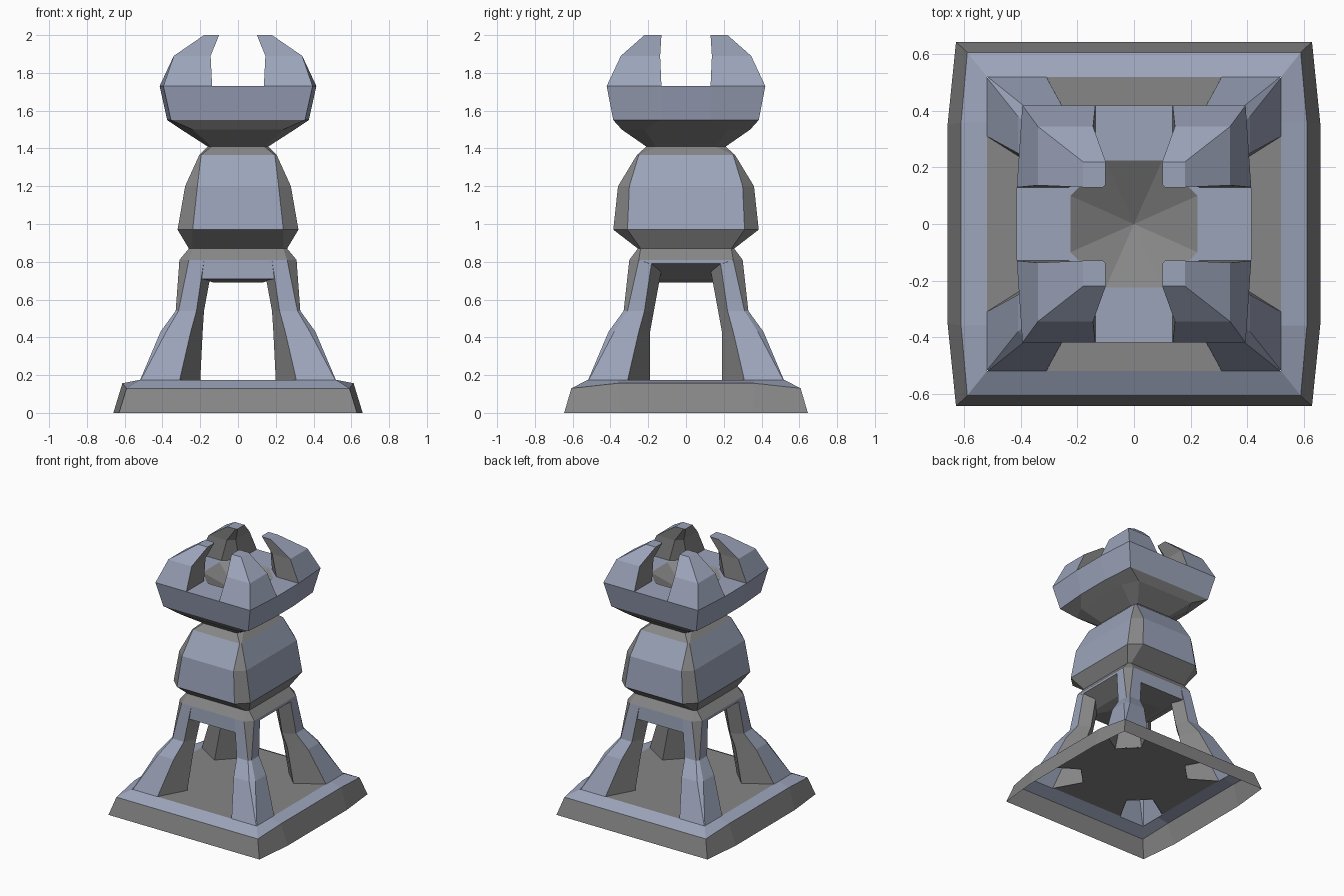
import bpy, bmesh

if "Cube" in bpy.data.objects:
    bpy.data.objects.remove(bpy.data.objects["Cube"])


def material(name, rgb):
    m = bpy.data.materials.new(name)
    m.diffuse_color = (*rgb, 1)
    m.use_nodes = True
    m.node_tree.nodes["Principled BSDF"].inputs["Base Color"].default_value = m.diffuse_color
    return m


MATS = [material("pale_blue_stone", (0.33, 0.37, 0.49)),
        material("grey_stone", (0.24, 0.24, 0.245))]
BLUE, GREY = 0, 1


def finish(name, bm, mirror=False):
    bmesh.ops.remove_doubles(bm, verts=bm.verts, dist=0.0005)
    bmesh.ops.recalc_face_normals(bm, faces=bm.faces)
    me = bpy.data.meshes.new(name)
    bm.to_mesh(me)
    bm.free()
    for m in MATS:
        me.materials.append(m)
    ob = bpy.data.objects.new(name, me)
    bpy.context.collection.objects.link(ob)
    if mirror:
        mod = ob.modifiers.new("four_corners", "MIRROR")
        mod.use_axis = (True, True, False)
        mod.use_mirror_merge = False
    return ob


def loft(name, rings, colour, cap=None, mirror=False):
    """Skin a list of 3D rings; colour(band, side) gives the material."""
    bm = bmesh.new()
    vs = [[bm.verts.new(p) for p in r] for r in rings]
    n = len(rings[0])
    for i in range(len(vs) - 1):
        for j in range(n):
            k = (j + 1) % n
            f = bm.faces.new((vs[i][j], vs[i][k], vs[i + 1][k], vs[i + 1][j]))
            f.material_index = colour(i, j)
    if cap is not None:
        bm.faces.new(vs[-1]).material_index = cap
    return finish(name, bm, mirror)


def octo(z, fx, fy, sx, sy, zs=None):
    """Eight-point ring: front/back edge ends (fx, fy), side edge ends (sx, sy)."""
    zs = z if zs is None else zs
    return [(-fx, -fy, z), (fx, -fy, z), (sx, -sy, zs), (sx, sy, zs),
            (fx, fy, z), (-fx, fy, z), (-sx, sy, zs), (-sx, -sy, zs)]


def flat(z, pts):
    return [(x, y, z) for x, y in pts]


# open-bottomed plinth with sloping rim
loft("plinth", [octo(0, 0.63, 0.645, 0.66, 0.35),
                octo(0.13, 0.59, 0.607, 0.612, 0.36, 0.157),
                octo(0.175, 0.52, 0.52, 0.52, 0.36)],
     lambda i, j: GREY if i == 0 else BLUE)

# floor plate, notched where the hollow legs stand
q = [(0.52, 0.31), (0.33, 0.19), (0.20, 0.32), (0.31, 0.52)]
outline = (q + [(-x, y) for x, y in reversed(q)]
           + [(-x, -y) for x, y in q] + [(x, -y) for x, y in reversed(q)])
bm = bmesh.new()
bm.faces.new([bm.verts.new((x, y, 0.175)) for x, y in outline]).material_index = GREY
floor = finish("plinth_floor", bm)
if floor.data.polygons[0].normal.z < 0:
    floor.data.flip_normals()

# four bent legs
loft("legs", [
    flat(0.17, [(.31, .52), (.517, .52), (.52, .517), (.52, .31), (.33, .19), (.20, .32)]),
    flat(0.43, [(.25, .41), (.38, .41), (.41, .38), (.41, .25), (.28, .19), (.187, .27)]),
    flat(0.54, [(.22, .33), (.315, .33), (.33, .31), (.33, .22), (.25, .17), (.18, .24)]),
    flat(0.81, [(.18, .30), (.26, .30), (.31, .25), (.31, .18), (.24, .12), (.13, .22)])],
    lambda i, j: BLUE if j in (0, 2) or (j == 1 and i < 2) else GREY,
    cap=GREY, mirror=True)

# lintel block joining the legs, with a sagging ceiling
bm = bmesh.new()
for sx in (-1, 1):
    for sy in (-1, 1):
        for x, y, z in [(.19, .305, .71), (.312, .19, .79), (.13, .13, .69),
                        (.26, .30, .81), (.31, .25, .81)]:
            bm.verts.new((sx * x, sy * y, z))
bmesh.ops.convex_hull(bm, input=bm.verts)
bmesh.ops.recalc_face_normals(bm, faces=bm.faces)
for f in bm.faces:
    wall = max(abs(f.normal.x), abs(f.normal.y)) > 0.9
    f.material_index = BLUE if wall else GREY
finish("lintel", bm)

# barrel-shaped body: blue panels, grey corners and bands
loft("body", [octo(0.81, 0.26, 0.30, 0.31, 0.25),
              octo(0.87, 0.24, 0.255, 0.26, 0.24),
              octo(0.97, 0.24, 0.385, 0.32, 0.31),
              octo(1.20, 0.215, 0.36, 0.28, 0.30),
              octo(1.365, 0.195, 0.26, 0.205, 0.25),
              octo(1.41, 0.14, 0.21, 0.16, 0.16)],
     lambda i, j: BLUE if i in (2, 3) and j % 2 == 0 else GREY, cap=GREY)

# flared head with a rim and a conical pit
loft("head", [octo(1.41, 0.14, 0.21, 0.16, 0.16),
              octo(1.50, 0.24, 0.34, 0.30, 0.22),
              octo(1.55, 0.355, 0.385, 0.375, 0.13),
              octo(1.73, 0.395, 0.42, 0.415, 0.13),
              octo(1.73, 0.10, 0.225, 0.225, 0.10),
              octo(1.60, 0, 0, 0, 0)],
     lambda i, j: BLUE if i in (2, 3) else GREY)

# four curved crown prongs
loft("crown_prongs", [
    flat(1.73, [(.137, .42), (.395, .42), (.415, .13), (.23, .13), (.137, .21)]),
    flat(1.89, [(.145, .345), (.34, .345), (.34, .137), (.19, .137), (.145, .18)]),
    flat(2.00, [(.10, .22), (.18, .22), (.18, .13), (.11, .13), (.10, .14)])],
    lambda i, j: BLUE if j in (0, 1) else GREY, cap=BLUE, mirror=True)
